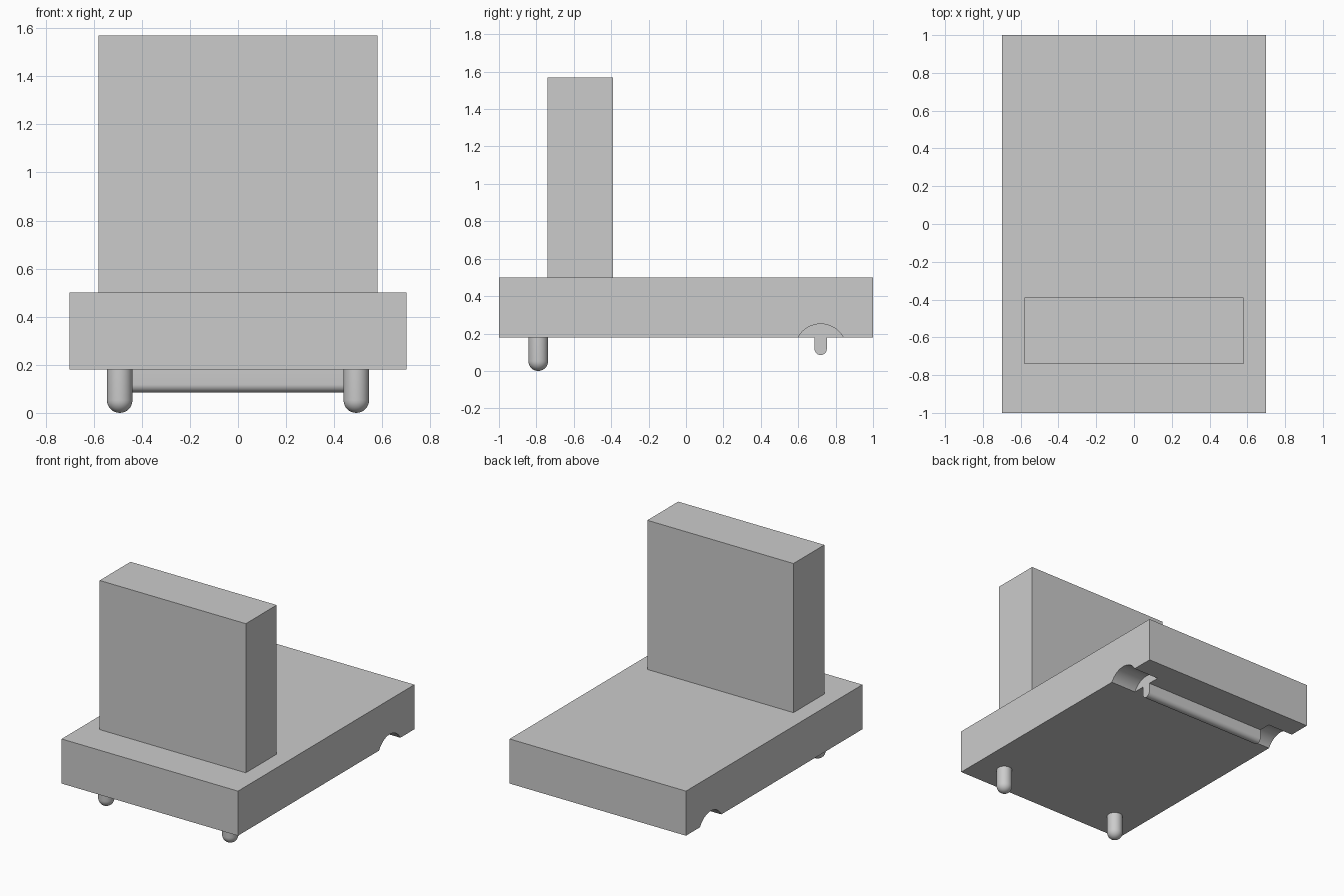
import bpy, bmesh, math
from mathutils import Matrix, Vector

cube = bpy.data.objects.get("Cube")
if cube:
    bpy.data.objects.remove(cube, do_unlink=True)

GREY = (0.6, 0.6, 0.6, 1.0)
mat = bpy.data.materials.new("light grey")
mat.use_nodes = True
mat.diffuse_color = GREY
mat.node_tree.nodes["Principled BSDF"].inputs["Base Color"].default_value = GREY


def finish(name, bm, smooth=False):
    bmesh.ops.recalc_face_normals(bm, faces=bm.faces[:])
    mesh = bpy.data.meshes.new(name)
    bm.to_mesh(mesh)
    bm.free()
    mesh.materials.append(mat)
    obj = bpy.data.objects.new(name, mesh)
    bpy.context.collection.objects.link(obj)
    if smooth:
        bpy.ops.object.select_all(action="DESELECT")
        obj.select_set(True)
        bpy.context.view_layer.objects.active = obj
        bpy.ops.object.shade_smooth_by_angle(angle=math.radians(30))
    return obj


def box(name, low, high):
    low, high = Vector(low), Vector(high)
    bm = bmesh.new()
    bmesh.ops.create_cube(bm, size=1, matrix=Matrix.Translation((low + high) / 2)
                          @ Matrix.Diagonal((*(high - low), 1)))
    return finish(name, bm)


def extrude_x(name, profile, x0, x1, smooth=True):
    """Extrude a closed y-z profile along x."""
    bm = bmesh.new()
    face = bm.faces.new([bm.verts.new((x0, y, z)) for y, z in profile])
    new = bmesh.ops.extrude_face_region(bm, geom=[face])["geom"]
    bmesh.ops.translate(bm, vec=(x1 - x0, 0, 0),
                        verts=[v for v in new if isinstance(v, bmesh.types.BMVert)])
    return finish(name, bm, smooth)


def arc(cy, cz, r, a0, a1, n):
    angles = [math.radians(a0 + (a1 - a0) * i / n) for i in range(n + 1)]
    return [(cy + r * math.cos(a), cz + r * math.sin(a)) for a in angles]


BASE_Z = 0.18    # underside of the base
RAIL_X = 0.495   # half length of the rail
RAIL_Y = 0.72

# Base slab with a round notch under each side
base = box("base", (-0.7, -1, BASE_Z), (0.7, 1, 0.5))
for side, sign in (("left", 1), ("right", -1)):
    cutter = extrude_x(side + "_notch_cutter", arc(RAIL_Y, 0.113, 0.138, 0, 352.5, 47),
                       sign * RAIL_X, sign * 0.8)
    cutter.hide_render = True
    mod = base.modifiers.new(side + "_notch", "BOOLEAN")
    mod.operation = "DIFFERENCE"
    mod.solver = "EXACT"
    mod.object = cutter
    bpy.context.view_layer.objects.active = base
    bpy.ops.object.modifier_apply(modifier=mod.name)
    bpy.data.objects.remove(cutter, do_unlink=True)
bpy.ops.object.select_all(action="DESELECT")
base.select_set(True)
bpy.context.view_layer.objects.active = base
bpy.ops.object.shade_smooth_by_angle(angle=math.radians(30))

# Upright block
box("upright_block", (-0.58, -0.74, 0.5), (0.58, -0.39, 1.57))

# Rear rail with a rounded lower edge
r = 0.033
rail = arc(RAIL_Y, 0.085 + r, r, 180, 360, 16)
extrude_x("rear_rail", rail + [(RAIL_Y + r, BASE_Z), (RAIL_Y - r, BASE_Z)], -RAIL_X, RAIL_X)

# Front feet with domed ends
for side, sign in (("left", 1), ("right", -1)):
    r = 0.053
    bm = bmesh.new()
    bmesh.ops.create_uvsphere(bm, u_segments=32, v_segments=16, radius=r)
    bmesh.ops.delete(bm, geom=[v for v in bm.verts if v.co.z > 0.001], context="VERTS")
    rim = [e for e in bm.edges if e.is_boundary]
    top = bmesh.ops.extrude_edge_only(bm, edges=rim)["geom"]
    for v in top:
        if isinstance(v, bmesh.types.BMVert):
            v.co.z = BASE_Z - r
    bmesh.ops.holes_fill(bm, edges=[e for e in bm.edges if e.is_boundary], sides=0)
    bmesh.ops.translate(bm, verts=bm.verts[:], vec=(sign * 0.492, -0.79, r))
    finish(side + "_front_foot", bm, True)
